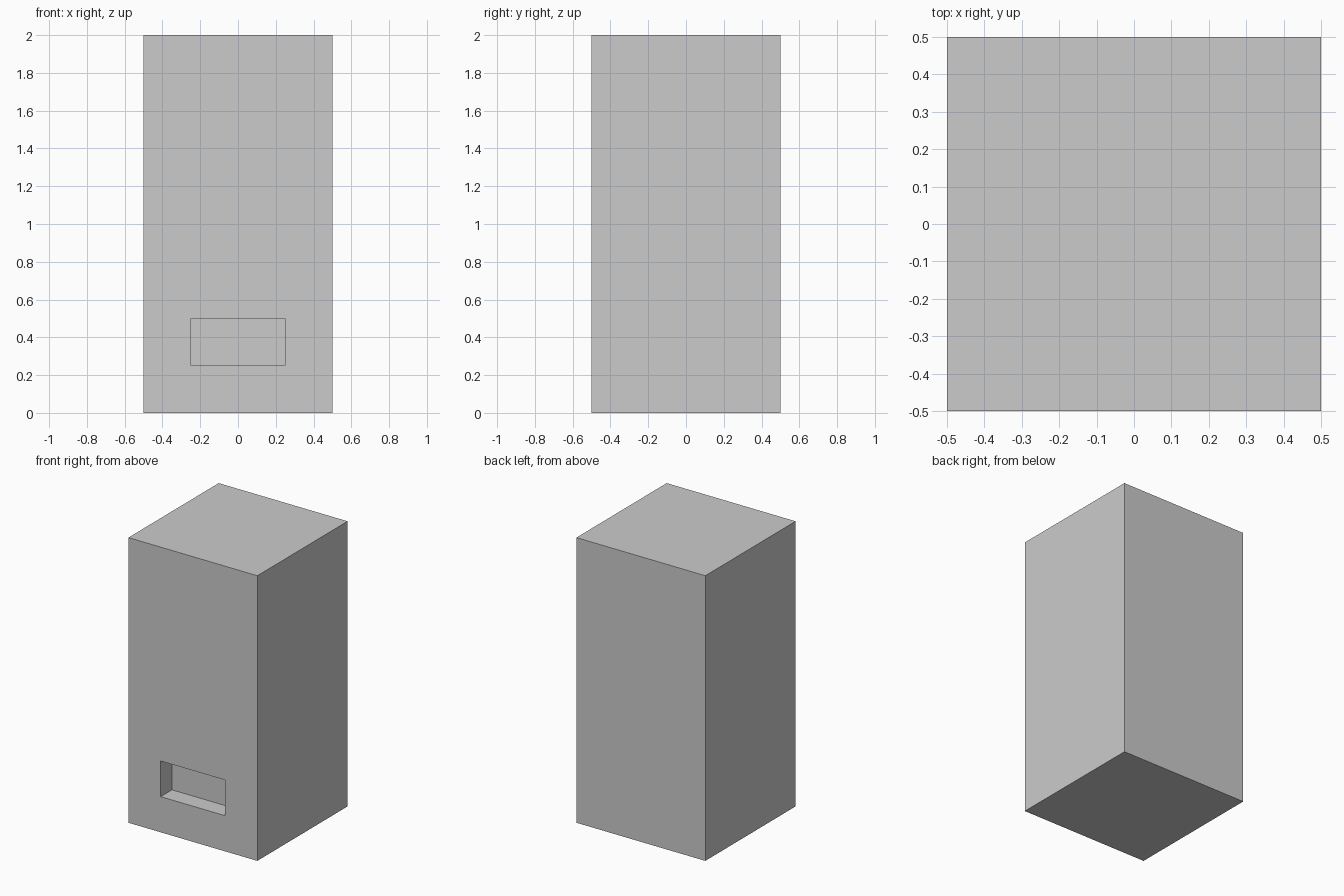
import bpy, bmesh
from mathutils import Matrix

if "Cube" in bpy.data.objects:
    bpy.data.objects.remove(bpy.data.objects["Cube"])

WIDTH, HEIGHT = 1.0, 2.0
MARGIN, SLOT_TOP, SLOT_DEPTH = 0.25, 0.5, 0.125

# Cabinet body: box standing on the ground
bm = bmesh.new()
bmesh.ops.create_cube(bm, size=1.0, matrix=Matrix.Translation((0, 0, HEIGHT / 2))
                      @ Matrix.Diagonal((WIDTH, WIDTH, HEIGHT, 1)))

# Slot opening: inset the front face, then lower its top edge
bm.normal_update()
front = min(bm.faces, key=lambda f: f.calc_center_median().y)
bmesh.ops.inset_individual(bm, faces=[front], thickness=MARGIN, use_even_offset=True)
for v in front.verts:
    if v.co.z > HEIGHT / 2:
        v.co.z = SLOT_TOP

# Slot recess: push the opening into the body
recess = bmesh.ops.extrude_discrete_faces(bm, faces=[front])["faces"][0]
bmesh.ops.translate(bm, verts=recess.verts[:], vec=(0, SLOT_DEPTH, 0))
bmesh.ops.recalc_face_normals(bm, faces=bm.faces[:])

mesh = bpy.data.meshes.new("cabinet_body")
bm.to_mesh(mesh)
bm.free()
bpy.context.collection.objects.link(bpy.data.objects.new("cabinet_body", mesh))
